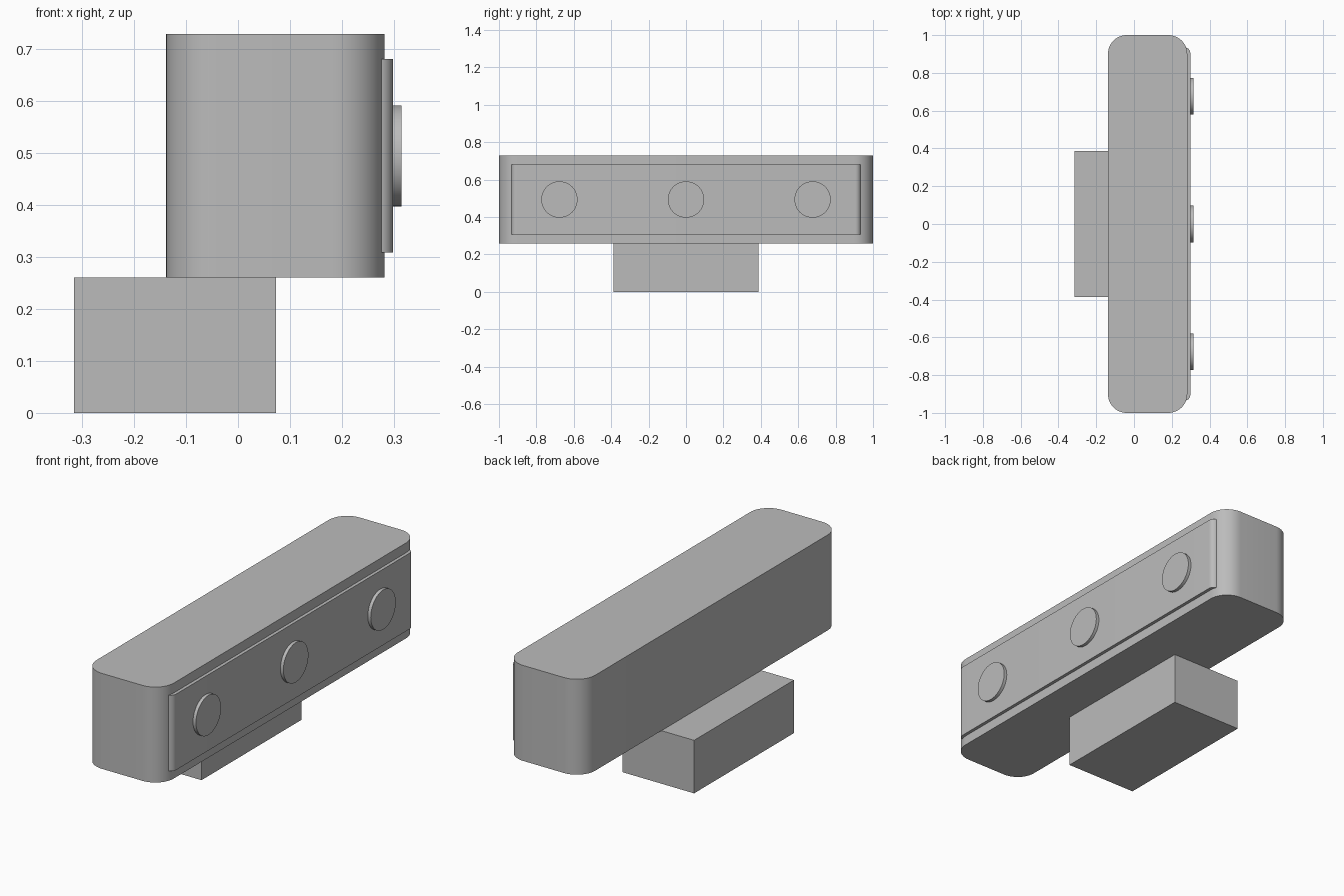
import bpy
import math

cube = bpy.data.objects.get("Cube")
if cube:
    bpy.data.objects.remove(cube, do_unlink=True)

grey = bpy.data.materials.new("plain grey")
grey.use_nodes = True
colour = (0.5, 0.5, 0.5, 1)
grey.diffuse_color = colour
grey.node_tree.nodes["Principled BSDF"].inputs["Base Color"].default_value = colour


def finish(obj, name):
    obj.name = name
    obj.data.materials.append(grey)
    bpy.ops.object.shade_smooth_by_angle(angle=math.radians(30))
    return obj


def box(name, low, high, radius=0):
    """Box between two corners, with optional rounding of its upright edges."""
    centre = [(a + b) / 2 for a, b in zip(low, high)]
    bpy.ops.mesh.primitive_cube_add(size=1, location=centre)
    obj = bpy.context.object
    obj.scale = [b - a for a, b in zip(low, high)]
    bpy.ops.object.transform_apply(location=False, rotation=False, scale=True)
    if radius:
        weights = obj.data.attributes.new("bevel_weight_edge", "FLOAT", "EDGE")
        for edge in obj.data.edges:
            a, b = (obj.data.vertices[i].co for i in edge.vertices)
            weights.data[edge.index].value = float(abs(a.z - b.z) > 0.01)
        bevel = obj.modifiers.new("rounded upright edges", "BEVEL")
        bevel.limit_method = "WEIGHT"
        bevel.width = radius
        bevel.segments = 12
        bpy.ops.object.modifier_apply(modifier=bevel.name)
    return finish(obj, name)


# Mounting foot and rounded housing
box("mounting_foot", (-0.315, -0.387, 0), (0.073, 0.387, 0.26))
box("housing", (-0.138, -1, 0.26), (0.282, 1, 0.728), 0.1)

# Raised face plate
box("face_plate", (0.2, -0.935, 0.308), (0.298, 0.935, 0.68), 0.03)

# Three round lenses
for side, y in (("right", -0.677), ("centre", 0), ("left", 0.677)):
    bpy.ops.mesh.primitive_cylinder_add(
        vertices=64, radius=0.097, depth=0.03,
        location=(0.299, y, 0.494), rotation=(0, math.pi / 2, 0))
    finish(bpy.context.object, "lens_" + side)
